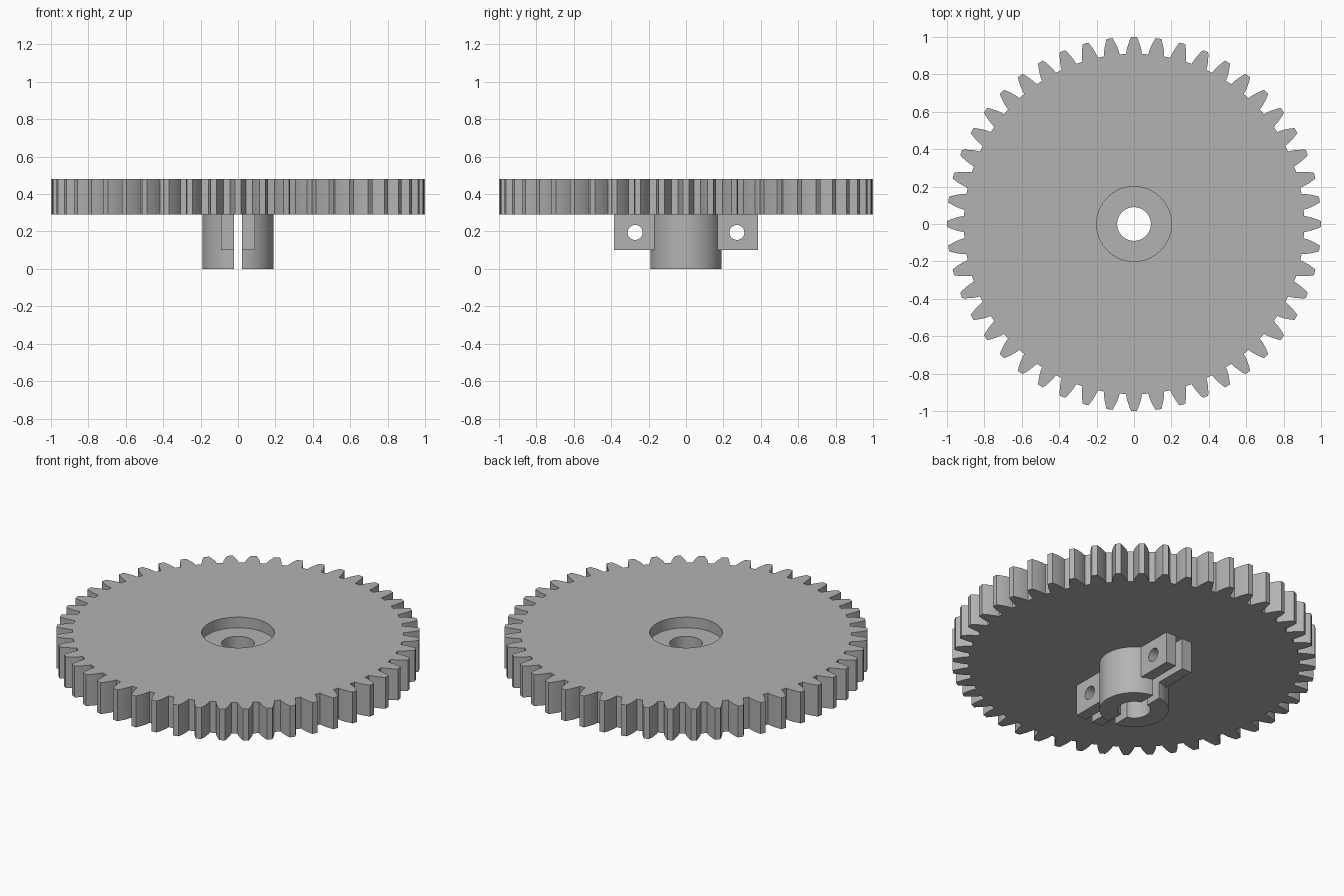
import bpy, bmesh
from math import pi, sin, cos, tan, acos, radians
from mathutils import Matrix

default = bpy.data.objects.get("Cube")
if default:
    bpy.data.objects.remove(default)

TEETH, PITCH_R, ROOT_R, TIP_R = 48, 0.96, 0.91, 1.0
GEAR_BOTTOM, GEAR_TOP = 0.29, 0.48
BASE_R = PITCH_R * cos(radians(20))

grey = bpy.data.materials.new("plain grey")
grey.use_nodes = True
colour = (0.45, 0.45, 0.45, 1)
grey.diffuse_color = colour
grey.node_tree.nodes["Principled BSDF"].inputs["Base Color"].default_value = colour


def add_object(name, bm):
    bmesh.ops.recalc_face_normals(bm, faces=bm.faces)
    mesh = bpy.data.meshes.new(name)
    bm.to_mesh(mesh)
    bm.free()
    mesh.materials.append(grey)
    obj = bpy.data.objects.new(name, mesh)
    bpy.context.collection.objects.link(obj)
    return obj


def cylinder(name, radius, z0, z1, segments=64):
    bm = bmesh.new()
    bmesh.ops.create_cone(bm, cap_ends=True, segments=segments, radius1=radius,
                          radius2=radius, depth=z1 - z0,
                          matrix=Matrix.Translation((0, 0, (z0 + z1) / 2)))
    return add_object(name, bm)


def cross_pin(name, radius, y, z):
    bm = bmesh.new()
    bmesh.ops.create_cone(bm, cap_ends=True, segments=32, radius1=radius,
                          radius2=radius, depth=1,
                          matrix=Matrix.Translation((0, y, z)) @ Matrix.Rotation(pi / 2, 4, "Y"))
    return add_object(name, bm)


def box(name, half_x, half_y, z0, z1):
    bm = bmesh.new()
    bmesh.ops.create_cube(bm, size=1)
    bmesh.ops.scale(bm, vec=(2 * half_x, 2 * half_y, z1 - z0), verts=bm.verts)
    bmesh.ops.translate(bm, vec=(0, 0, (z0 + z1) / 2), verts=bm.verts)
    return add_object(name, bm)


def involute(angle):
    return tan(angle) - angle


def tooth_half_angle(r):
    return pi / (2 * TEETH) + involute(radians(20)) - involute(acos(BASE_R / r))


# Toothed wheel: involute outline extruded upwards
steps = 5
radii = [ROOT_R + (TIP_R - ROOT_R) * i / (steps - 1) for i in range(steps)]
flank = [(r, tooth_half_angle(r)) for r in radii]
tooth = [(r, -a) for r, a in flank] + [(r, a) for r, a in reversed(flank)]
bm = bmesh.new()
outline = []
for t in range(TEETH):
    for r, a in tooth:
        angle = 2 * pi * t / TEETH + a
        outline.append(bm.verts.new((r * cos(angle), r * sin(angle), GEAR_BOTTOM)))
face = bm.faces.new(outline)
top = bmesh.ops.extrude_face_region(bm, geom=[face])["geom"]
bmesh.ops.translate(bm, vec=(0, 0, GEAR_TOP - GEAR_BOTTOM),
                    verts=[v for v in top if isinstance(v, bmesh.types.BMVert)])
gear = add_object("gear_with_clamp_hub", bm)

# Hub and clamp lugs are joined on, then recess, bore, slot and bolt holes are cut
steps_to_apply = [
    ("UNION", cylinder("hub", 0.19, 0, 0.36)),
    ("UNION", box("clamp_lugs", 0.09, 0.385, 0.10, 0.34)),
    ("DIFFERENCE", cylinder("recess_cutter", 0.20, 0.415, 0.6)),
    ("DIFFERENCE", cylinder("bore_cutter", 0.09, -0.1, 0.7)),
    ("DIFFERENCE", box("slot_cutter", 0.022, 0.5, -0.1, GEAR_BOTTOM)),
    ("DIFFERENCE", cross_pin("front_bolt_cutter", 0.04, -0.272, 0.195)),
    ("DIFFERENCE", cross_pin("back_bolt_cutter", 0.04, 0.272, 0.195)),
]
bpy.ops.object.select_all(action="DESELECT")
bpy.context.view_layer.objects.active = gear
gear.select_set(True)
for operation, helper in steps_to_apply:
    helper.hide_render = True
    mod = gear.modifiers.new(helper.name, "BOOLEAN")
    mod.operation = operation
    mod.solver = "EXACT"
    mod.object = helper
    bpy.ops.object.modifier_apply(modifier=mod.name)
    bpy.data.objects.remove(helper)

bpy.ops.object.shade_smooth_by_angle(angle=radians(20))
